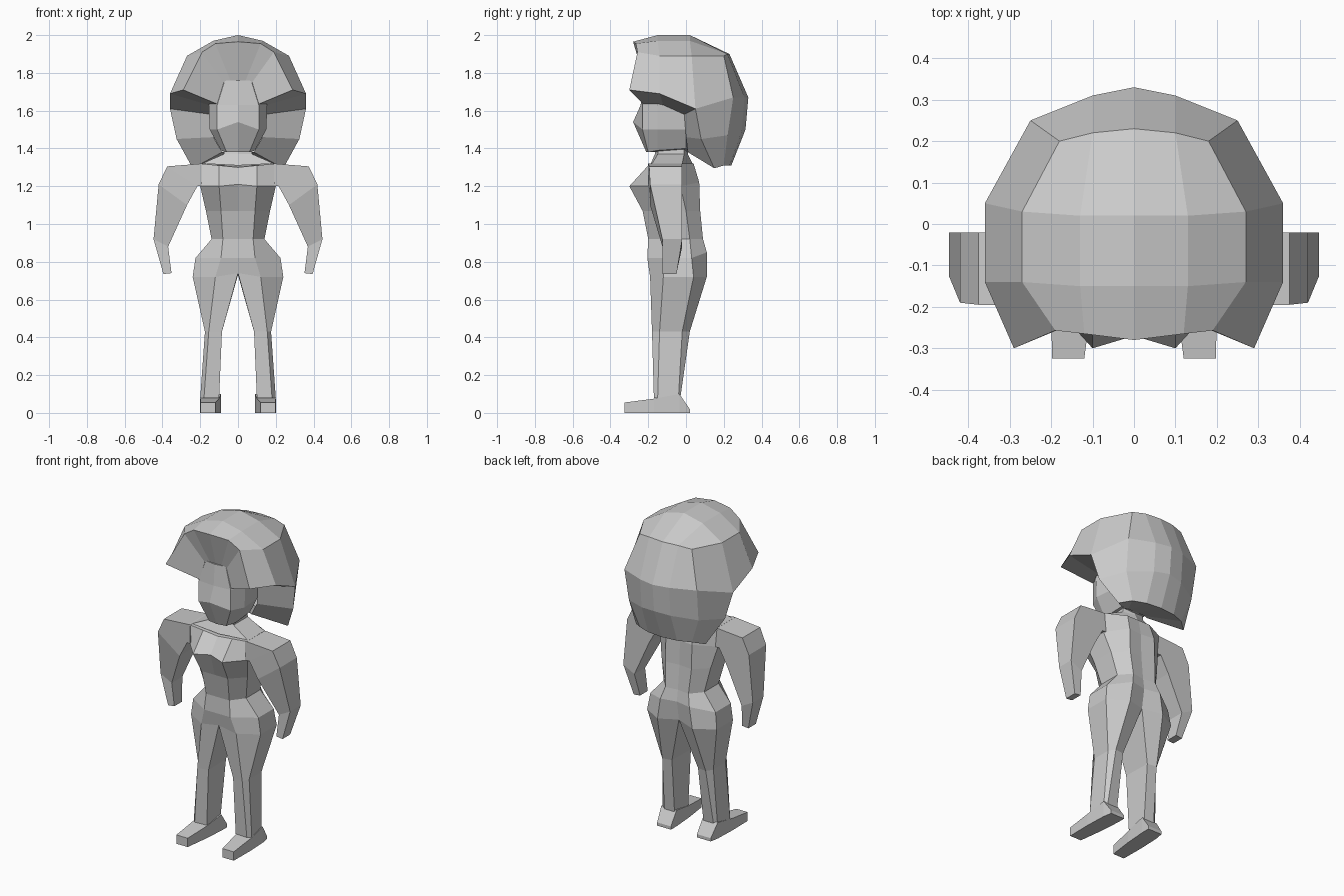
import bpy, bmesh
from mathutils import Vector


def build(name, grids, caps=(), closed=False):
    """Skin grids of points given for the +x half, then mirror and weld."""
    bm = bmesh.new()
    for s in (1, -1):
        for grid in grids:
            rows = [[bm.verts.new((p[0] * s, p[1], p[2])) for p in row] for row in grid]
            n = len(rows[0])
            for a, b in zip(rows, rows[1:]):
                for i in range(n if closed else n - 1):
                    j = (i + 1) % n
                    bm.faces.new((a[i], a[j], b[j], b[i]))
            for c in caps:
                bm.faces.new(rows[c])
    bmesh.ops.remove_doubles(bm, verts=bm.verts, dist=0.0005)
    bmesh.ops.recalc_face_normals(bm, faces=bm.faces)
    me = bpy.data.meshes.new(name)
    bm.to_mesh(me)
    bm.free()
    ob = bpy.data.objects.new(name, me)
    bpy.context.collection.objects.link(ob)
    return ob


def ring(z, *xy):
    """Horizontal ring; a point may carry its own height offset."""
    return [(p[0], p[1], z + (p[2] if len(p) > 2 else 0)) for p in xy]


# Torso, from the collar down to the crotch
hips = ring(.72, (0, -.19, .02), (.12, -.19), (.24, -.12), (.24, .04), (.12, .11), (0, .07, .01))
build("torso", [[
    ring(1.32, (0, -.20, -.02), (.1, -.2, -.01), (.2, -.2), (.2, -.02), (.08, .04), (0, .04)),
    ring(1.2, (0, -.27, .01), (.1, -.3), (.2, -.19), (.2, -.03), (.09, .07, .02), (0, .06, .02)),
    ring(1.07, (0, -.23), (.09, -.23), (.17, -.15), (.17, 0), (.09, .075), (0, .065)),
    ring(.92, (0, -.2), (.08, -.2), (.14, -.12), (.14, .02), (.08, .09), (0, .08)),
    ring(.82, (0, -.205), (.09, -.205), (.225, -.12), (.225, .03), (.1, .11, .03), (0, .09, .03)),
    hips]], caps=(0,))

# Legs
build("legs", [[
    hips,
    ring(.43, (.085, -.17), (.155, -.18), (.175, -.14), (.175, -.02), (.15, .02), (.09, .01)),
    ring(.08, (.1, -.165), (.18, -.17), (.2, -.15), (.19, -.04), (.17, -.03), (.1, -.03))]],
    caps=(-1,), closed=True)

# Feet: rectangles running from heel to toe (y, inner x, outer x, top z)
build("feet", [[
    [(a, y, 0), (b, y, 0), (b, y, t), (a, y, t)]
    for y, a, b, t in ((.02, .09, .185, .02), (-.035, .09, .195, .1),
                       (-.17, .1, .2, .075), (-.325, .12, .198, .055))]],
    caps=(0, -1), closed=True)

# Arms: sections (outer x, outer z, inner x, inner z, front y, back y)
build("arms", [[
    [(ox, f, oz), (ox, b, oz), (ix, b, iz), (ix, f, iz)]
    for ox, oz, ix, iz, f, b in ((.19, 1.32, .19, 1.2, -.2, -.02),
                                 (.375, 1.305, .215, 1.2, -.195, -.02),
                                 (.42, 1.21, .27, 1.1, -.19, -.02),
                                 (.447, .92, .37, .88, -.125, -.02),
                                 (.395, .735, .352, .74, -.125, -.05))]],
    caps=(0, -1), closed=True)

# Neck with sloping shoulders
build("neck", [[
    ring(1.31, (0, -.19), (.19, -.18, .01), (.19, -.02, .01), (0, .04)),
    ring(1.37, (0, -.165), (.075, -.15), (.075, -.01), (0, .01)),
    ring(1.45, (0, -.15), (.065, -.13), (.065, -.01), (0, .01))]])

# Head
build("head", [[
    ring(1.76, (0, -.23), (.07, -.22), (.12, -.1), (.12, 0), (0, .04)),
    ring(1.63, (0, -.24), (.11, -.23), (.155, -.15), (.145, 0), (0, .03)),
    ring(1.5, (0, -.28, .04), (.11, -.23), (.15, -.15), (.135, 0), (0, .03)),
    ring(1.38, (0, -.21), (.06, -.2), (.09, -.15, .01), (.085, 0, .02), (0, .03))]],
    caps=(0, -1))

# Hair: rows run from the centre line out to the side
front = [(0, -.28, 1.965), (.12, -.265, 1.955), (.19, -.257, 1.91), (.29, -.3, 1.71)]
mid_a = [(0, -.15, 2.0), (.13, -.15, 1.97), (.27, -.14, 1.89), (.36, -.14, 1.69)]
mid_b = [(0, .02, 2.0), (.13, .02, 1.97), (.27, .03, 1.89), (.36, .05, 1.61)]
back_top = [(0, .23, 1.9), (.1, .22, 1.9), (.18, .2, 1.89), mid_b[2]]
back_mid = [(0, .33, 1.67), (.1, .31, 1.67), (.25, .25, 1.67), mid_b[3]]
back_low = [(0, .315, 1.5), (.1, .295, 1.49), (.24, .22, 1.47), (.325, .08, 1.45)]
back_end = [(0, .24, 1.31), (.1, .23, 1.31), (.18, .2, 1.31), (.24, .15, 1.295)]
# Hair rim folded inward to the face, jaw and nape
rim = front + [mid_a[3], mid_b[3], back_low[3]] + back_end[::-1]
inner = [(0, -.22, 1.76), (.04, -.22, 1.76), (.075, -.22, 1.75), (.11, -.225, 1.635),
         (.153, -.12, 1.63), (.14, -.01, 1.58), (.13, 0, 1.46), (.085, .01, 1.38),
         (.06, .02, 1.38), (.04, .02, 1.38), (0, .02, 1.38)]
build("hair", [
    [front, mid_a],
    [mid_a, mid_b],
    [mid_b[:3], back_top[:3]],
    [back_top, back_mid, back_low, back_end],
    [rim, inner]])
